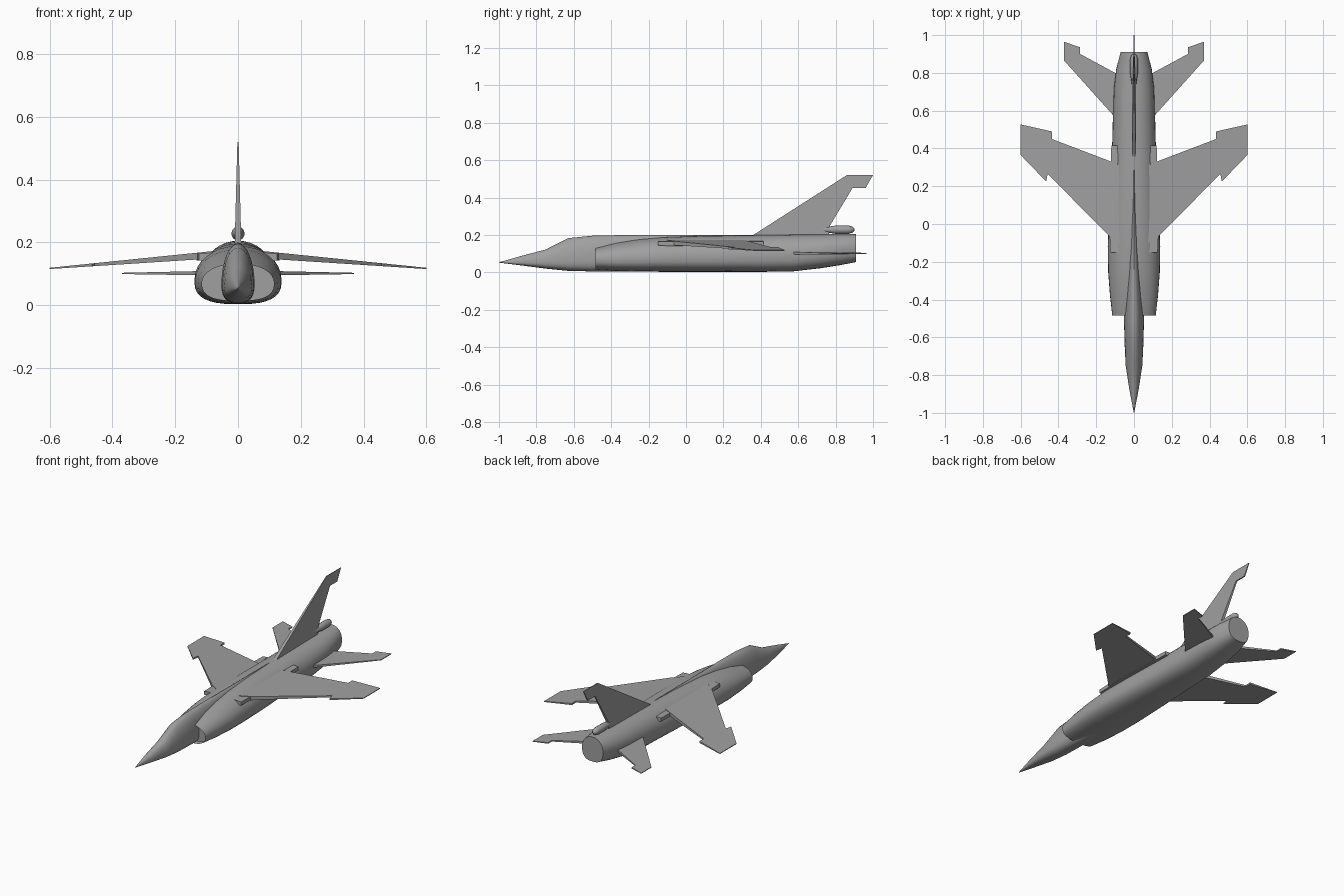
import bpy, bmesh
from math import cos, sin, pi, radians

cube = bpy.data.objects.get("Cube")
if cube:
    bpy.data.objects.remove(cube)

GREY = (0.35, 0.35, 0.35, 1)
mat = bpy.data.materials.new("airframe grey")
mat.use_nodes = True
mat.diffuse_color = GREY
for node in mat.node_tree.nodes:
    if node.type == 'BSDF_PRINCIPLED':
        node.inputs["Base Color"].default_value = GREY
        node.inputs["Roughness"].default_value = 0.7


def finish(name, bm, angle=30):
    """Turn a bmesh into a shaded object."""
    bmesh.ops.recalc_face_normals(bm, faces=bm.faces)
    mesh = bpy.data.meshes.new(name)
    bm.to_mesh(mesh)
    bm.free()
    mesh.materials.append(mat)
    obj = bpy.data.objects.new(name, mesh)
    bpy.context.collection.objects.link(obj)
    bpy.ops.object.select_all(action='DESELECT')
    obj.select_set(True)
    bpy.context.view_layer.objects.active = obj
    bpy.ops.object.shade_smooth_by_angle(angle=radians(angle))
    return obj


def loft(stations, top_power, low_power, sides=32):
    """Skin rounded sections given as y, half width, bottom, widest height, top."""
    bm = bmesh.new()
    rings = []
    for y, w, low, mid, top in stations:
        ring = []
        for i in range(sides):
            c, s = cos(2 * pi * i / sides), sin(2 * pi * i / sides)
            p = 2 / (top_power if s > 0 else low_power)
            x = w * abs(c) ** p * (1 if c > 0 else -1)
            z = mid + abs(s) ** p * (top - mid if s > 0 else low - mid)
            ring.append(bm.verts.new((x, y, z)))
        rings.append(ring)
    for a, b in zip(rings, rings[1:]):
        for i in range(sides):
            j = (i + 1) % sides
            bm.faces.new((a[i], a[j], b[j], b[i]))
    front = bm.faces.new(rings[0])
    bm.faces.new(rings[-1])
    return bm, front


def plate(name, outline, root, tip, place):
    """Tapered panel; root and tip are span, centre offset, half thickness."""
    bm = bmesh.new()
    sheets = []
    for side in (1, -1):
        sheet = []
        for span, chord in outline:
            t = (span - root[0]) / (tip[0] - root[0])
            off = root[1] + t * (tip[1] - root[1])
            half = root[2] + t * (tip[2] - root[2])
            sheet.append(bm.verts.new(place(span, chord, off + side * half)))
        bm.faces.new(sheet)
        sheets.append(sheet)
    n = len(outline)
    for i in range(n):
        j = (i + 1) % n
        bm.faces.new((sheets[0][i], sheets[0][j], sheets[1][j], sheets[1][i]))
    return finish(name, bm)


# Nose, cockpit and dorsal spine
bm, _ = loft([(-1, .001, .052, .053, .054), (-.88, .024, .037, .055, .088),
              (-.75, .044, .02, .055, .122), (-.63, .05, .008, .06, .183),
              (-.5, .053, .005, .065, .196), (-.35, .045, .005, .07, .199),
              (-.2, .036, .01, .08, .2), (.07, .02, .02, .09, .2),
              (.3, .006, .04, .1, .2)], 2.0, 2.5)
finish("nose_and_spine", bm)

# Main body with recessed side intakes
bm, front = loft([(-.485, .115, .014, .07, .132), (-.38, .127, .007, .07, .158),
                  (-.25, .137, .004, .073, .177), (-.12, .139, .003, .078, .188),
                  (.08, .132, .003, .08, .195), (.4, .116, .003, .088, .2),
                  (.56, .112, .004, .095, .202), (.72, .106, .022, .11, .204),
                  (.82, .094, .038, .122, .205), (.91, .071, .055, .13, .206)],
                 2.1, 2.7)
bmesh.ops.inset_region(bm, faces=[front], thickness=.006)
bmesh.ops.translate(bm, verts=front.verts, vec=(0, .035, 0))
finish("main_body", bm)

# Wings, root fairings and tailplanes on both sides
wing = [(.05, -.12), (.135, -.06), (.457, .265), (.465, .225), (.6, .365),
        (.6, .527), (.435, .49), (.435, .45), (.12, .33), (.05, .3)]
fairing = [(.06, -.15), (.125, -.15), (.132, 0), (.12, .415), (.088, .415)]
tailplane = [(.05, .51), (.11, .575), (.37, .865), (.37, .965),
             (.285, .935), (.285, .9), (.1, .8), (.05, .78)]
for side, label in ((1, "left"), (-1, "right")):
    def flat(span, chord, off):
        return side * span, chord, off
    plate(label + "_wing", wing, (.12, .157, .011), (.6, .117, .002), flat)
    plate(label + "_wing_fairing", fairing, (.06, .157, .012), (.132, .153, .011), flat)
    plate(label + "_tailplane", tailplane, (.05, .102, .008), (.37, .101, .002), flat)

# Vertical fin
fin = [(.18, .33), (.2, .36), (.52, .86), (.52, 1), (.45, .96),
       (.45, .89), (.25, .77), (.18, .76)]
plate("tail_fin", fin, (.18, 0, .011), (.52, 0, .002),
      lambda span, chord, off: (off, chord, span))

# Rounded pod at the foot of the fin
bm, _ = loft([(.68, .002, .225, .227, .229), (.76, .015, .212, .228, .244),
              (.8, .021, .206, .228, .25), (.87, .021, .206, .228, .25),
              (.89, .016, .212, .228, .245), (.9, .006, .222, .228, .234)],
             2, 2, 16)
finish("fin_pod", bm, 50)
